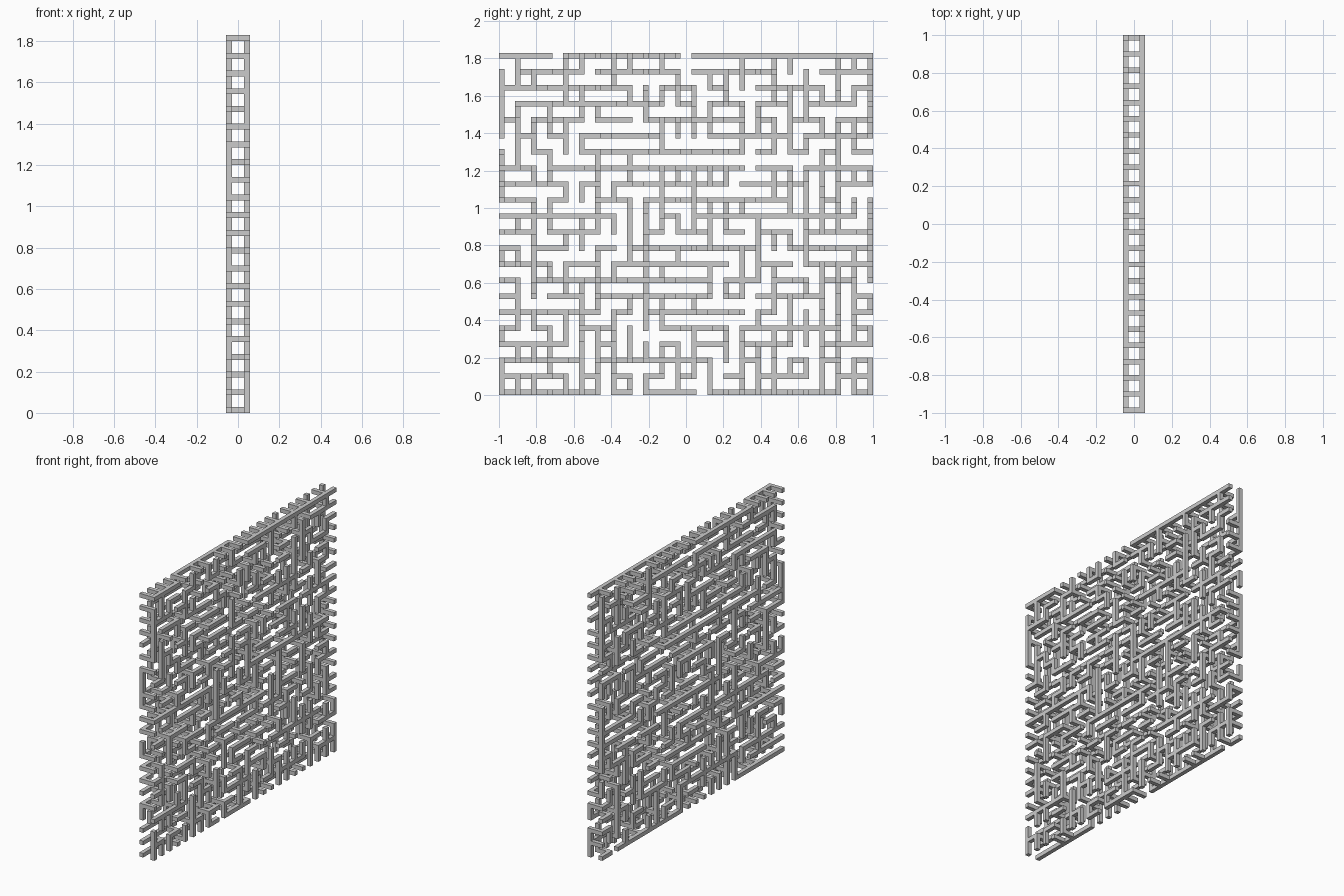
import bpy, bmesh, random
from mathutils import Matrix, Vector

cube = bpy.data.objects.get("Cube")
if cube:
    bpy.data.objects.remove(cube)

random.seed(7)
COLS, ROWS = 24, 22
# Bars are a third of the lattice pitch thick; the long side is 2 units
PITCH = 2 / (COLS - 1 + 1 / 3)
BAR = PITCH / 3
STEP = {"rung": (1, 0, 0), "rail": (0, 1, 0), "post": (0, 0, 1)}
# Chance weights: a lower value makes that direction more common
WEIGHT = {"rung": 1.0, "rail": 1.0, "post": 1.05}

# Long horizontal bars: row from the top, first column, last column
LONG_RAILS = [
    (0, 0, 3), (0, 4, 11), (0, 12, 23), (1, 1, 5), (1, 6, 11), (1, 12, 17),
    (5, 13, 18), (6, 5, 15), (7, 3, 15), (8, 0, 4), (8, 15, 19),
    (10, 0, 7), (10, 12, 22), (11, 19, 23), (12, 8, 16), (12, 18, 23),
    (13, 7, 14), (14, 2, 13), (16, 0, 6), (16, 9, 15), (17, 10, 14),
    (17, 15, 21), (19, 0, 5), (19, 6, 13), (20, 0, 4),
    (21, 0, 6), (21, 7, 8), (21, 9, 12), (21, 13, 21), (21, 22, 23),
]
# Long uprights: column, first row, last row; both side borders come first
LONG_POSTS = [
    (0, 1, 5), (0, 6, 9), (0, 12, 13), (0, 17, 18), (0, 19, 21),
    (23, 0, 5), (23, 7, 8), (23, 9, 14), (23, 15, 16), (23, 17, 18),
    (23, 19, 21), (18, 2, 6), (19, 1, 4), (12, 7, 11), (16, 10, 14),
    (15, 12, 15), (6, 12, 16), (8, 9, 13), (3, 6, 8), (3, 17, 20),
    (11, 18, 21),
]

# Union-find over lattice nodes (layer, column, row): the maze has no loops
parent = {}
links = {kind: set() for kind in STEP}
gaps = set()


def root(node):
    while node in parent:
        node = parent[node]
    return node


def far_end(kind, node):
    return tuple(a + b for a, b in zip(node, STEP[kind]))


def connect(kind, node):
    a, b = root(node), root(far_end(kind, node))
    if a != b:
        parent[a] = b
        links[kind].add(node)


def lay_bar(kind, cells):
    # one straight bar in a random layer, with a gap left beyond each end
    layer = random.randint(0, 1)
    gaps.update({(kind, *cells[0]), (kind, *cells[-1])})
    for cell in cells[1:-1]:
        connect(kind, (layer, *cell))


def is_open(kind, node):
    layer, c, r = node
    on_border = (kind == "rail" and r in (0, ROWS - 1)
                 or kind == "post" and c in (0, COLS - 1))
    return on_border or (kind, c, r) in gaps


for r, first, last in LONG_RAILS:
    lay_bar("rail", [(c, r) for c in range(first - 1, last + 1)])
for c, first, last in LONG_POSTS:
    lay_bar("post", [(c, r) for r in range(first - 1, last + 1)])

# Grow the rest as a random spanning tree, keeping the gaps open
nodes = [(layer, c, r) for layer in range(2)
         for c in range(COLS) for r in range(ROWS)]
inside = set(nodes)
candidates = [(kind, node) for kind in STEP for node in nodes
              if far_end(kind, node) in inside and not is_open(kind, node)]
candidates.sort(key=lambda item: random.random() * WEIGHT[item[0]])
for kind, node in candidates:
    connect(kind, node)


def position(node):
    layer, c, r = node
    return Vector(((layer - 0.5) * PITCH,
                   (c - (COLS - 1) / 2) * PITCH,
                   (ROWS - 1 - r) * PITCH + BAR / 2))


def add_bar(bm, start, end):
    p, q = position(start), position(end)
    size = [abs(d) + BAR for d in q - p]
    bmesh.ops.create_cube(bm, size=1, matrix=Matrix.Translation((p + q) / 2)
                          @ Matrix.Diagonal((*size, 1)))


def build(name, kind):
    bm = bmesh.new()
    todo = set(links[kind])
    # Fuse neighbouring links into one long straight bar
    for start in sorted(todo):
        end = start
        while end in todo:
            todo.remove(end)
            end = far_end(kind, end)
        if end != start:
            add_bar(bm, start, end)
    mesh = bpy.data.meshes.new(name)
    bm.to_mesh(mesh)
    bm.free()
    bpy.context.collection.objects.link(bpy.data.objects.new(name, mesh))


build("horizontal_bars", "rail")
build("upright_bars", "post")
build("cross_rungs", "rung")
